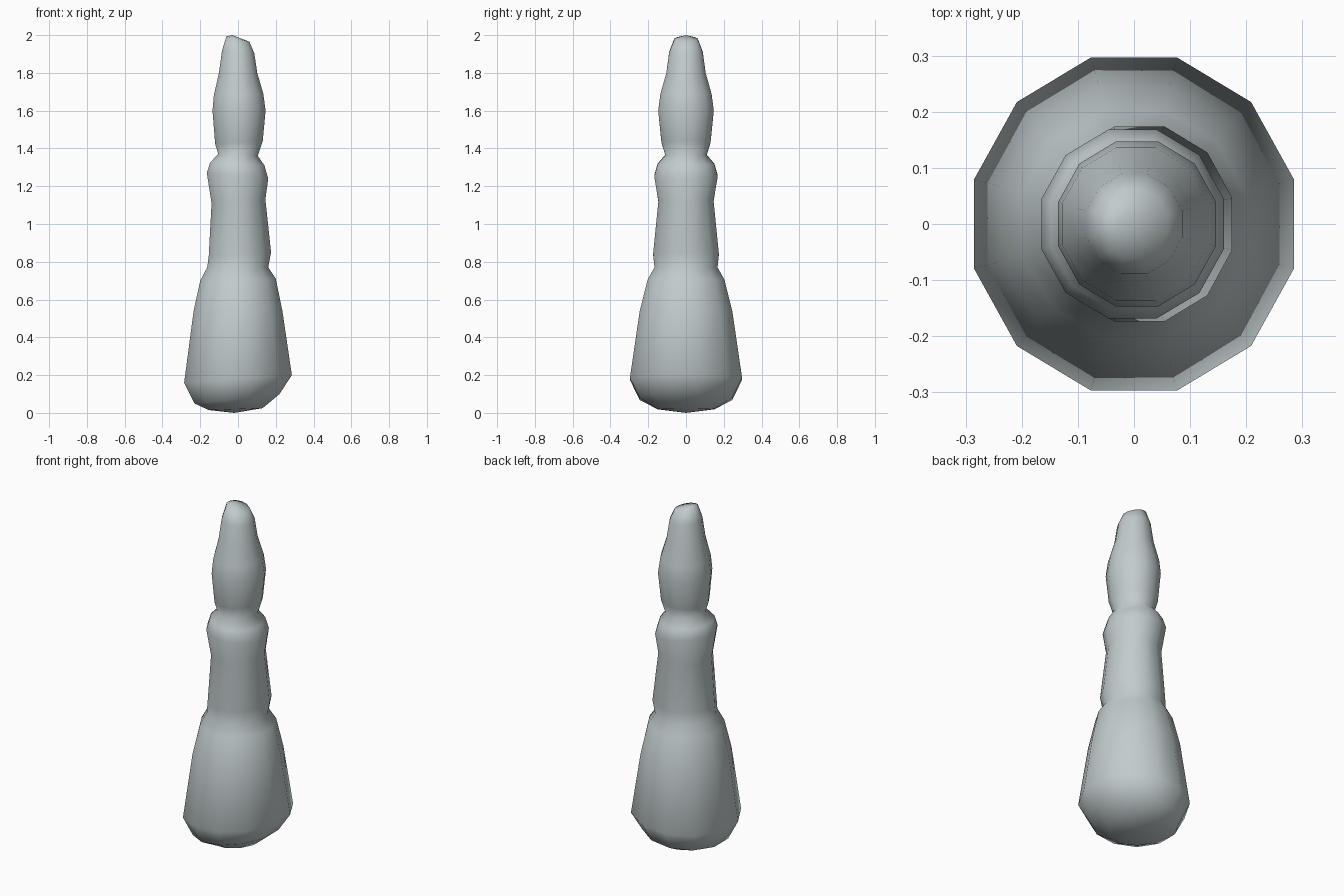
import bpy, bmesh, math

SIDES = 12

# Cross-sections: left x, left z, right x, right z, y half-width
RINGS = [
    (-0.155, 0.015, 0.13, 0.025, 0.150),
    (-0.230, 0.050, 0.22, 0.100, 0.245),
    (-0.285, 0.160, 0.285, 0.200, 0.297),
    (-0.235, 0.540, 0.235, 0.540, 0.245),
    (-0.200, 0.700, 0.200, 0.710, 0.203),
    (-0.163, 0.770, 0.160, 0.770, 0.167),
    (-0.155, 0.830, 0.175, 0.850, 0.174),
    (-0.140, 1.110, 0.145, 1.130, 0.146),
    (-0.165, 1.270, 0.160, 1.240, 0.168),
    (-0.148, 1.325, 0.140, 1.310, 0.150),
    (-0.105, 1.370, 0.105, 1.360, 0.110),
    (-0.121, 1.425, 0.131, 1.440, 0.130),
    (-0.135, 1.600, 0.146, 1.600, 0.147),
    (-0.128, 1.680, 0.134, 1.690, 0.136),
    (-0.101, 1.800, 0.102, 1.800, 0.104),
    (-0.085, 1.915, 0.086, 1.905, 0.089),
    (-0.062, 1.993, 0.060, 1.965, 0.062),
]

# Sculpted column: tilted polygonal rings joined into one skin
bm = bmesh.new()
loops = []
for lx, lz, rx, rz, ry in RINGS:
    cx, cz = (lx + rx) / 2, (lz + rz) / 2
    half, tilt = (rx - lx) / 2, (rz - lz) / 2
    k = math.cos(math.pi / SIDES)
    loop = []
    for i in range(SIDES):
        a = math.tau * (i + 0.5) / SIDES
        c = math.cos(a) / k
        loop.append(bm.verts.new((cx + half * c, ry * math.sin(a) / k, cz + tilt * c)))
    loops.append(loop)
for a, b in zip(loops, loops[1:]):
    for i in range(SIDES):
        j = (i + 1) % SIDES
        bm.faces.new((a[i], a[j], b[j], b[i]))

# Shallow rounded end caps
for loop, tip in ((loops[0], (-0.02, 0, 0)), (loops[-1], (-0.03, 0, 2.0))):
    v = bm.verts.new(tip)
    for i in range(SIDES):
        bm.faces.new((loop[i], loop[(i + 1) % SIDES], v))
bmesh.ops.recalc_face_normals(bm, faces=bm.faces)

mesh = bpy.data.meshes.new("tapered_figure")
bm.to_mesh(mesh)
bm.free()
for p in mesh.polygons:
    p.use_smooth = True
mat = bpy.data.materials.new("pale grey")
mat.diffuse_color = (0.54, 0.60, 0.61, 1)
mesh.materials.append(mat)
bpy.context.collection.objects.link(bpy.data.objects.new("tapered_figure", mesh))
